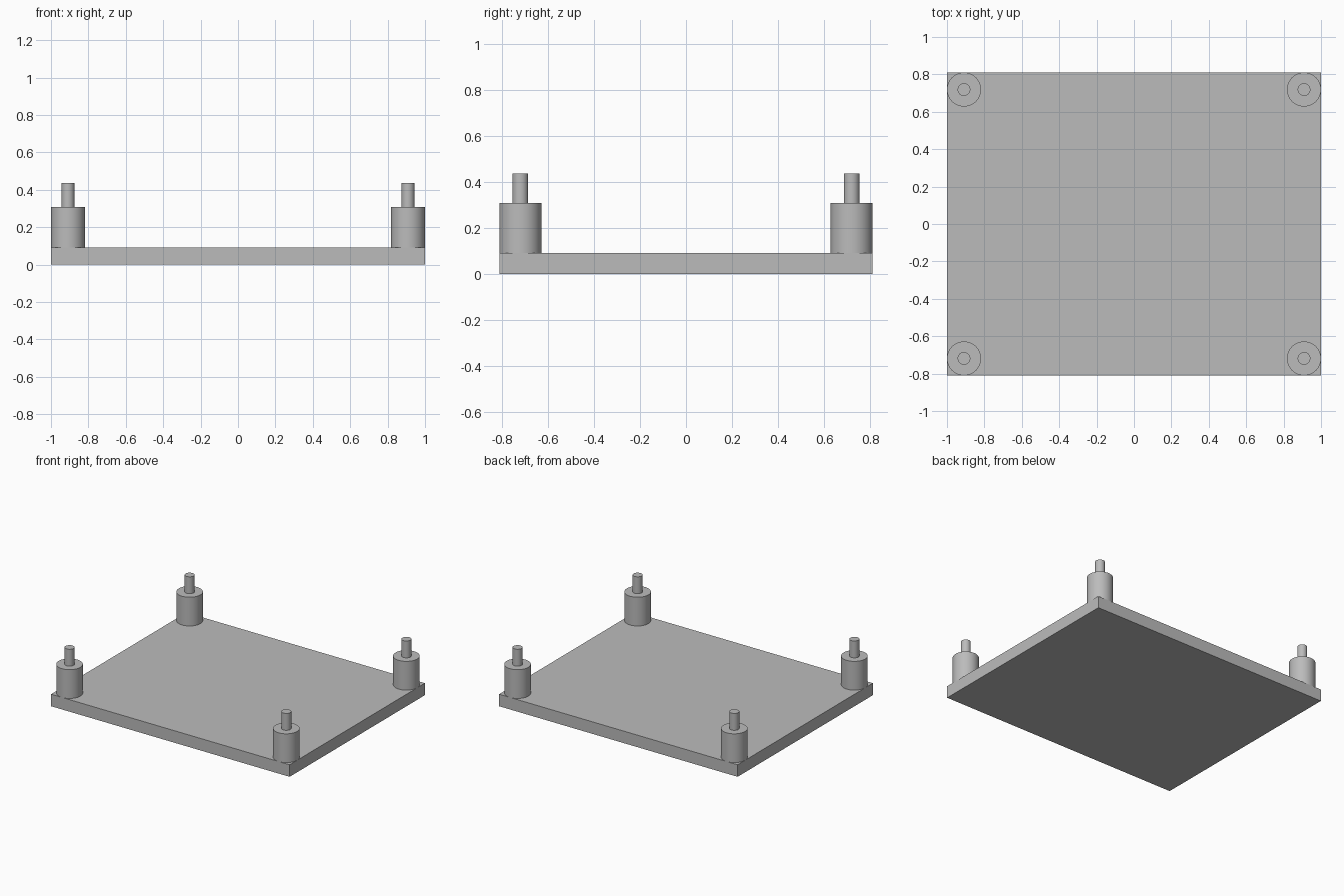
import bpy
import math

if "Cube" in bpy.data.objects:
    bpy.data.objects.remove(bpy.data.objects["Cube"], do_unlink=True)

grey = bpy.data.materials.new("grey")
grey.use_nodes = True
colour = (0.5, 0.5, 0.5, 1)
grey.diffuse_color = colour
grey.node_tree.nodes["Principled BSDF"].inputs["Base Color"].default_value = colour

HALF_X, HALF_Y = 1.0, 0.81
PLATE_TOP, POST_TOP, PIN_TOP = 0.091, 0.309, 0.437
POST_R, PIN_R = 0.091, 0.034


def cylinder(name, radius, x, y, bottom, top):
    bpy.ops.mesh.primitive_cylinder_add(
        vertices=64, radius=radius, depth=top - bottom,
        location=(x, y, (bottom + top) / 2))
    obj = bpy.context.object
    obj.name = name
    obj.data.materials.append(grey)
    bpy.ops.object.shade_smooth_by_angle(angle=math.radians(30))


# Base plate
bpy.ops.mesh.primitive_cube_add(size=1, location=(0, 0, PLATE_TOP / 2))
plate = bpy.context.object
plate.name = "base_plate"
plate.scale = (2 * HALF_X, 2 * HALF_Y, PLATE_TOP)
bpy.ops.object.transform_apply(location=False, rotation=False, scale=True)
plate.data.materials.append(grey)

# Corner standoffs, each a wide post with a thin pin on top
for side, sx in (("left", 1), ("right", -1)):
    for end, sy in (("front", -1), ("back", 1)):
        x, y = sx * (HALF_X - POST_R), sy * (HALF_Y - POST_R)
        cylinder(f"{end}_{side}_post", POST_R, x, y, PLATE_TOP, POST_TOP)
        cylinder(f"{end}_{side}_pin", PIN_R, x, y, POST_TOP, PIN_TOP)
